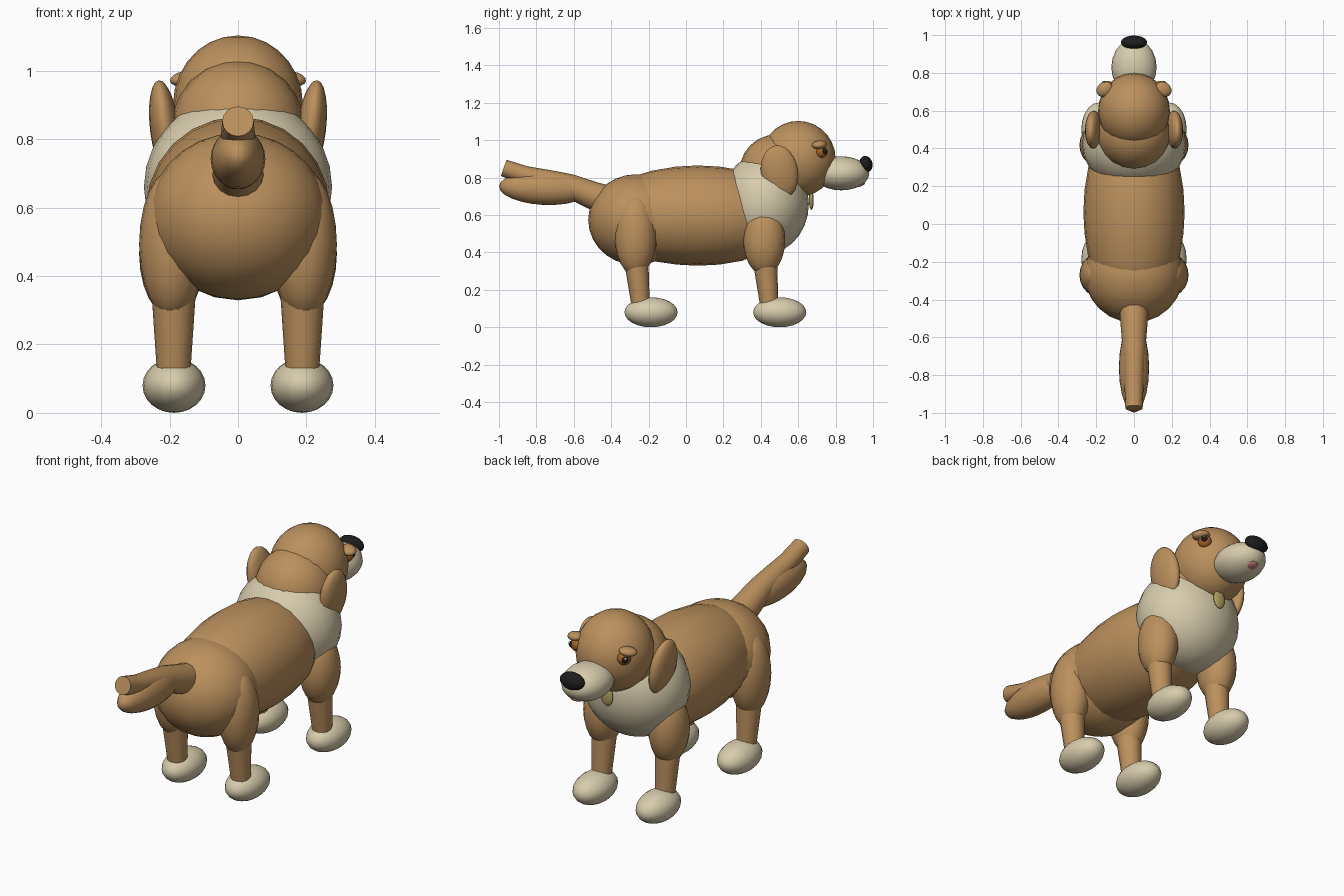
import bpy, bmesh
from math import radians, cos, sin, pi
from mathutils import Matrix, Vector

if "Cube" in bpy.data.objects:
    bpy.data.objects.remove(bpy.data.objects["Cube"])


def material(name, rgb):
    m = bpy.data.materials.new(name)
    m.diffuse_color = (*rgb, 1)
    m.use_nodes = True
    m.node_tree.nodes["Principled BSDF"].inputs["Base Color"].default_value = m.diffuse_color
    return m


BROWN = material("brown_fur", (0.50, 0.28, 0.11))
CREAM = material("cream_fur", (0.68, 0.60, 0.41))
BLACK = material("black", (0.012, 0.012, 0.012))
AMBER = material("amber", (0.38, 0.13, 0.02))
PINK = material("pink", (0.55, 0.20, 0.20))
GOLD = material("gold", (0.45, 0.35, 0.12))
WHITE = material("white", (0.9, 0.9, 0.9))


def finish(name, bm, mat, angle=50):
    bmesh.ops.recalc_face_normals(bm, faces=bm.faces)
    me = bpy.data.meshes.new(name)
    bm.to_mesh(me)
    bm.free()
    me.materials.append(mat)
    ob = bpy.data.objects.new(name, me)
    bpy.context.collection.objects.link(ob)
    bpy.ops.object.select_all(action='DESELECT')
    ob.select_set(True)
    bpy.context.view_layer.objects.active = ob
    bpy.ops.object.shade_smooth_by_angle(angle=radians(angle))
    return ob


def ball(name, centre, radii, mat, rot=(0, 0, 0), seg=20, rings=12):
    """Ellipsoid, rotated by degrees about x, y, z."""
    bm = bmesh.new()
    bmesh.ops.create_uvsphere(bm, u_segments=seg, v_segments=rings, radius=1)
    r = Matrix.Identity(4)
    for a, ax in zip(rot, "XYZ"):
        r = Matrix.Rotation(radians(a), 4, ax) @ r
    bm.transform(Matrix.Translation(centre) @ r @ Matrix.Diagonal((*radii, 1)))
    return finish(name, bm, mat)


def tube(name, path, mat, seg=16):
    """Round tube through (x, y, z, radius) points, bending in the yz plane."""
    bm = bmesh.new()
    pts = [Vector(p[:3]) for p in path]
    rings = []
    for i, p in enumerate(pts):
        t = (pts[min(i + 1, len(pts) - 1)] - pts[max(i - 1, 0)]).normalized()
        u = Vector((1, 0, 0))
        v = t.cross(u).normalized()
        rings.append([bm.verts.new(p + path[i][3] * (u * cos(2 * pi * k / seg) + v * sin(2 * pi * k / seg)))
                      for k in range(seg)])
    for a, b in zip(rings, rings[1:]):
        for k in range(seg):
            bm.faces.new((a[k], a[(k + 1) % seg], b[(k + 1) % seg], b[k]))
    bm.faces.new(rings[0])
    bm.faces.new(rings[-1])
    return finish(name, bm, mat)


# Torso
tube("body", [(0, -0.38, 0.59, 0.13), (0, -0.30, 0.593, 0.205), (0, -0.18, 0.595, 0.242),
              (0, -0.05, 0.597, 0.262), (0, 0.06, 0.597, 0.268), (0, 0.18, 0.597, 0.262),
              (0, 0.30, 0.597, 0.242), (0, 0.42, 0.597, 0.19)], BROWN, 24)
ball("hips", (0, -0.265, 0.575), (0.262, 0.258, 0.243), BROWN, seg=24, rings=14)
ball("chest", (0, 0.42, 0.66), (0.275, 0.237, 0.27), CREAM, seg=24, rings=14)
ball("neck", (0, 0.48, 0.83), (0.195, 0.195, 0.20), BROWN)

# Head
ball("head", (0, 0.60, 0.90), (0.19, 0.20, 0.203), BROWN, seg=24, rings=14)
ball("muzzle", (0, 0.83, 0.823), (0.12, 0.15, 0.091), CREAM)
ball("nose", (0, 0.962, 0.872), (0.07, 0.035, 0.044), BLACK, (15, 0, 0))
ball("tongue", (0, 0.925, 0.763), (0.032, 0.032, 0.012), PINK, (15, 0, 0))
ball("collar_tag", (0, 0.67, 0.68), (0.036, 0.013, 0.052), GOLD)

# Tail
tube("tail", [(0, -0.40, 0.675, 0.078), (0, -0.50, 0.705, 0.074), (0, -0.62, 0.755, 0.064),
              (0, -0.74, 0.785, 0.057), (0, -0.86, 0.812, 0.05), (0, -0.975, 0.852, 0.046)], BROWN)
ball("tail_fluff", (0, -0.76, 0.742), (0.08, 0.24, 0.088), BROWN, (-3, 0, 0))

for s, side in ((-1, "left"), (1, "right")):
    # Ears, eyes and brows
    ball(side + "_ear", (s * 0.214, 0.50, 0.828), (0.043, 0.10, 0.146), BROWN, (8, s * 7, 0))
    ball(side + "_eye", (s * 0.138, 0.722, 0.94), (0.035, 0.035, 0.035), AMBER)
    ball(side + "_pupil", (s * 0.156, 0.739, 0.942), (0.018, 0.018, 0.018), BLACK, seg=12, rings=8)
    ball(side + "_eye_glint", (s * 0.165, 0.749, 0.951), (0.006, 0.006, 0.006), WHITE, seg=8, rings=6)
    ball(side + "_brow", (s * 0.156, 0.713, 0.976), (0.046, 0.038, 0.022), BROWN, (0, s * 8, -s * 35), 16, 8)
    # Legs and paws
    for part, y, ztop, zlow in (("front", 0.418, 0.65, 0.28), ("hind", -0.27, 0.71, 0.275)):
        ball(f"{side}_{part}_thigh", (s * 0.192, y, (ztop + zlow) / 2),
             (0.097, 0.112, (ztop - zlow) / 2), BROWN)
        tube(f"{side}_{part}_shin", [(s * 0.188, y, 0.40, 0.068), (s * 0.188, y + 0.027, 0.12, 0.049)], BROWN)
        ball(f"{side}_{part}_paw", (s * 0.187, y + 0.083, 0.08), (0.092, 0.142, 0.08), CREAM)
